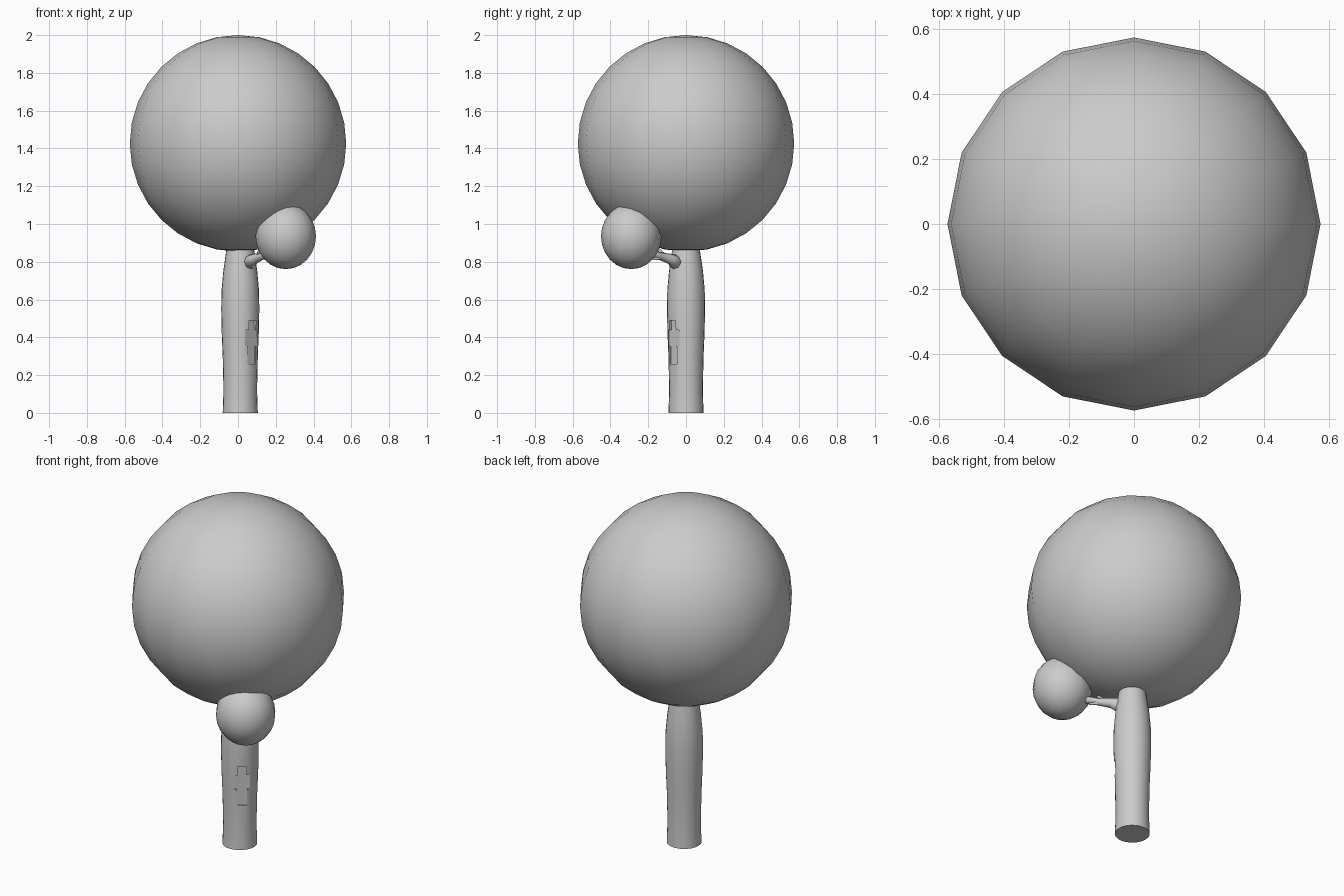
import bpy, bmesh, math
from mathutils import Vector, Matrix

if "Cube" in bpy.data.objects:
    bpy.data.objects.remove(bpy.data.objects["Cube"])

grey = bpy.data.materials.new("plain grey")
grey.use_nodes = True
COLOUR = (0.6, 0.6, 0.6, 1)
grey.diffuse_color = COLOUR
grey.node_tree.nodes["Principled BSDF"].inputs["Base Color"].default_value = COLOUR


def make(name, bm, smooth=True):
    bmesh.ops.recalc_face_normals(bm, faces=bm.faces)
    for f in bm.faces:
        f.smooth = smooth
    mesh = bpy.data.meshes.new(name)
    bm.to_mesh(mesh)
    bm.free()
    mesh.materials.append(grey)
    ob = bpy.data.objects.new(name, mesh)
    bpy.context.collection.objects.link(ob)
    return ob


def ball(name, centre, scale, sides, rings):
    bm = bmesh.new()
    bmesh.ops.create_uvsphere(bm, u_segments=sides, v_segments=rings, radius=1)
    bm.transform(Matrix.Translation(centre) @ Matrix.Diagonal((*scale, 1)))
    return make(name, bm)


def tube(name, path, sides):
    """Loft circles of the given radii along a path of (point, radius)."""
    bm = bmesh.new()
    pts = [Vector(p) for p, r in path]
    rings = []
    for i, (p, r) in enumerate(path):
        along = pts[min(i + 1, len(pts) - 1)] - pts[max(i - 1, 0)]
        turn = along.to_track_quat('Z', 'Y')
        rings.append([bm.verts.new(pts[i] + turn @ Vector(
            (r * math.cos(a), r * math.sin(a), 0)))
            for a in (2 * math.pi * k / sides for k in range(sides))])
    for a, b in zip(rings, rings[1:]):
        for k in range(sides):
            n = (k + 1) % sides
            bm.faces.new((a[k], a[n], b[n], b[k]))
    bm.faces.new(rings[0][::-1])
    bm.faces.new(rings[-1])
    return make(name, bm)


# Crowns
ball("main_crown", (0, 0, 1.427), (0.573, 0.573, 0.573), 16, 16)
ball("small_crown", (0.253, -0.29, 0.935), (0.16, 0.16, 0.174), 16, 12)

# Trunk, slightly bulging above the middle
profile = [(0, 0.093), (0.12, 0.089), (0.3, 0.093), (0.42, 0.098), (0.55, 0.101),
           (0.65, 0.099), (0.75, 0.09), (0.86, 0.074), (0.95, 0.06)]
trunk = tube("trunk", [((0.012, 0, z), r) for z, r in profile], 24)

# Figure-shaped hollow carved into the trunk: half outline as (width, height)
half = [(0.024, 0.49), (0.024, 0.44), (0.043, 0.44), (0.043, 0.355),
        (0.027, 0.355), (0.027, 0.26)]
outline = half + [(-w, z) for w, z in reversed(half)]
out = Vector((1, -1.1, 0)).normalized()
side = Vector((-out.y, out.x, 0))
bm = bmesh.new()
loops = [[bm.verts.new(Vector((0.012, 0, z)) + side * w + out * d)
          for w, z in outline] for d in (0.083, 0.16)]
bm.faces.new(loops[0])
bm.faces.new(loops[1])
for k in range(len(outline)):
    n = (k + 1) % len(outline)
    bm.faces.new((loops[0][k], loops[0][n], loops[1][n], loops[1][k]))
cutter = make("hollow_cutter", bm, smooth=False)
cutter.hide_render = True
cutter.hide_set(True)
cut = trunk.modifiers.new("hollow", 'BOOLEAN')
cut.operation = 'DIFFERENCE'
cut.solver = 'EXACT'
cut.object = cutter

# Apply the cut and keep its edges sharp
bpy.context.view_layer.objects.active = trunk
trunk.select_set(True)
bpy.ops.object.modifier_apply(modifier=cut.name)
bpy.ops.object.shade_smooth_by_angle(angle=math.radians(40))
bpy.data.objects.remove(cutter)

# Branch holding the small crown, with two short twigs
tube("branch", [((0.05, -0.04, 0.79), 0.045), ((0.085, -0.085, 0.815), 0.028),
                ((0.13, -0.14, 0.83), 0.02), ((0.2, -0.22, 0.86), 0.02)], 8)
for name, tip in (("upper_twig", (0.12, -0.16, 0.88)),
                  ("lower_twig", (0.17, -0.17, 0.815))):
    tube(name, [((0.105, -0.11, 0.825), 0.015), (tip, 0.006)], 6)
